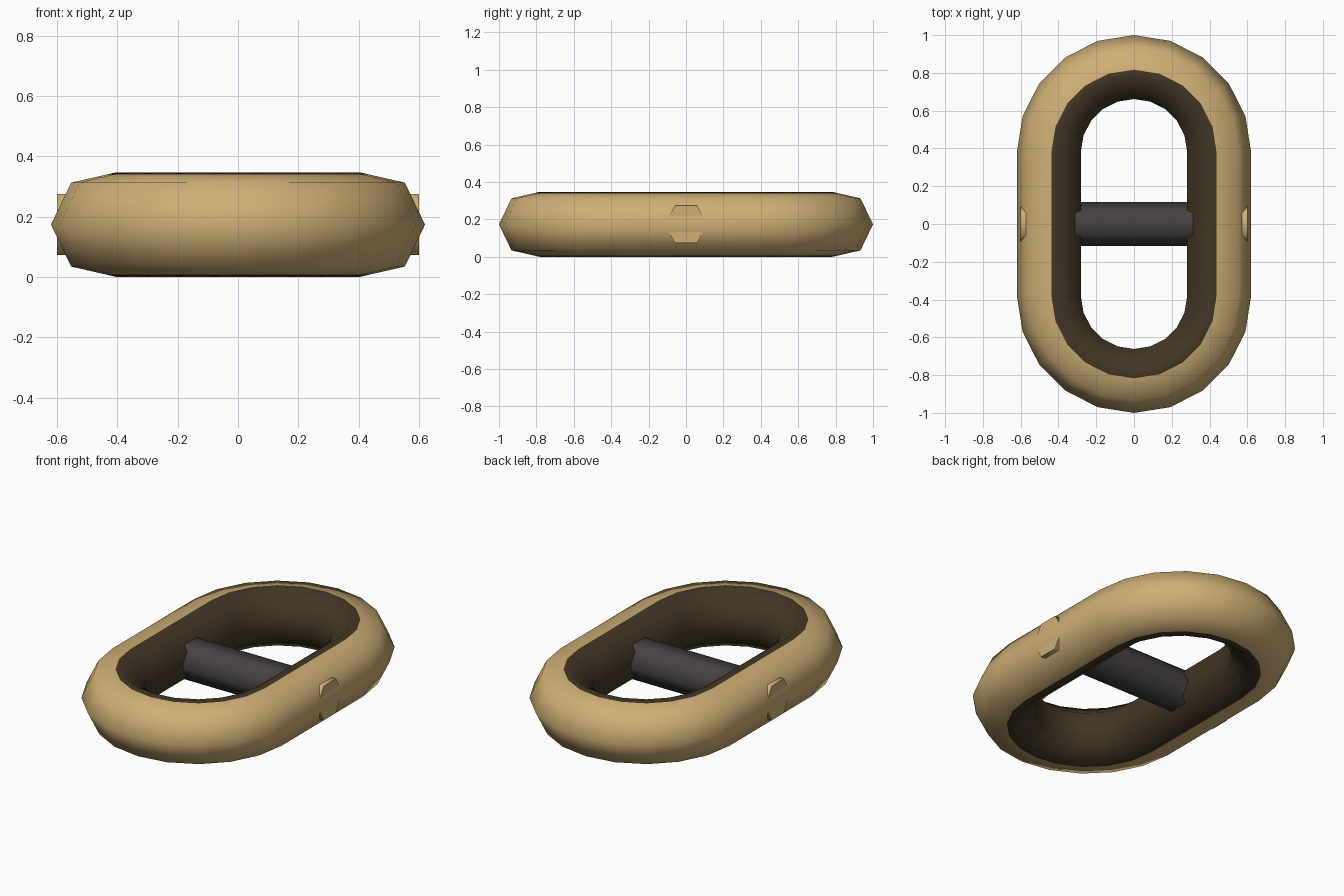
import bpy, bmesh, math

if "Cube" in bpy.data.objects:
    bpy.data.objects.remove(bpy.data.objects["Cube"])

R_PATH, R_TUBE, STRAIGHT, ZC = 0.442, 0.178, 0.38, 0.1735


def material(name, rgb):
    m = bpy.data.materials.new(name)
    m.diffuse_color = (*rgb, 1)
    m.use_nodes = True
    m.node_tree.nodes["Principled BSDF"].inputs["Base Color"].default_value = m.diffuse_color
    return m


tan = material("tan", (0.62, 0.43, 0.18))
brown = material("dark brown", (0.055, 0.037, 0.018))
grey = material("dark grey", (0.062, 0.053, 0.054))


def finish(name, bm, mats):
    bmesh.ops.recalc_face_normals(bm, faces=bm.faces)
    mesh = bpy.data.meshes.new(name)
    bm.to_mesh(mesh)
    bm.free()
    for m in mats:
        mesh.materials.append(m)
    ob = bpy.data.objects.new(name, mesh)
    bpy.context.collection.objects.link(ob)
    return ob


def skin(bm, loops, closed):
    """Join consecutive vertex loops with quads."""
    n = len(loops[0])
    for i in range(len(loops) if closed else len(loops) - 1):
        a, b = loops[i], loops[(i + 1) % len(loops)]
        for j in range(n):
            yield j, bm.faces.new((a[j], a[(j + 1) % n], b[(j + 1) % n], b[j]))


# Seven-sided section, with an extra point top and bottom at the colour line
section = [(R_TUBE * math.cos(k * math.tau / 7), R_TUBE * math.sin(k * math.tau / 7))
           for k in range(7)]
split = -0.005


def on_chord(a, b):
    t = (split - a[0]) / (b[0] - a[0])
    return (split, a[1] + t * (b[1] - a[1]))


section.insert(6, on_chord(section[5], section[6]))
section.insert(2, on_chord(section[1], section[2]))

# Stadium link: two half circles of ten segments joined by straight sides
bm = bmesh.new()
loops = []
for end in (0, 1):
    for i in range(11):
        a = math.pi * (end + i / 10)
        cy = STRAIGHT if end == 0 else -STRAIGHT
        loops.append([bm.verts.new(((R_PATH + d) * math.cos(a),
                                    cy + (R_PATH + d) * math.sin(a), ZC + z))
                      for d, z in section])
for j, f in skin(bm, loops, True):
    f.smooth = True
    f.material_index = 1 if 2 <= j <= 5 or j == 6 else 0
finish("oval_link", bm, [tan, brown])

# Six-sided cross bar, its tips tan where they poke through the link
bm = bmesh.new()
loops = [[bm.verts.new((x, 0.1165 * math.cos(k * math.tau / 6),
                        ZC + 0.1165 * math.sin(k * math.tau / 6))) for k in range(6)]
         for x in (-0.6, -0.45, 0.45, 0.6)]
for j, f in skin(bm, loops, False):
    f.smooth = True
for loop in (loops[0], loops[-1]):
    bm.faces.new(loop)
for f in bm.faces:
    f.material_index = 1 if abs(f.calc_center_median().x) > 0.45 else 0
for e in bm.edges:
    if any(not f.smooth for f in e.link_faces):
        e.smooth = False
finish("cross_bar", bm, [grey, tan])
